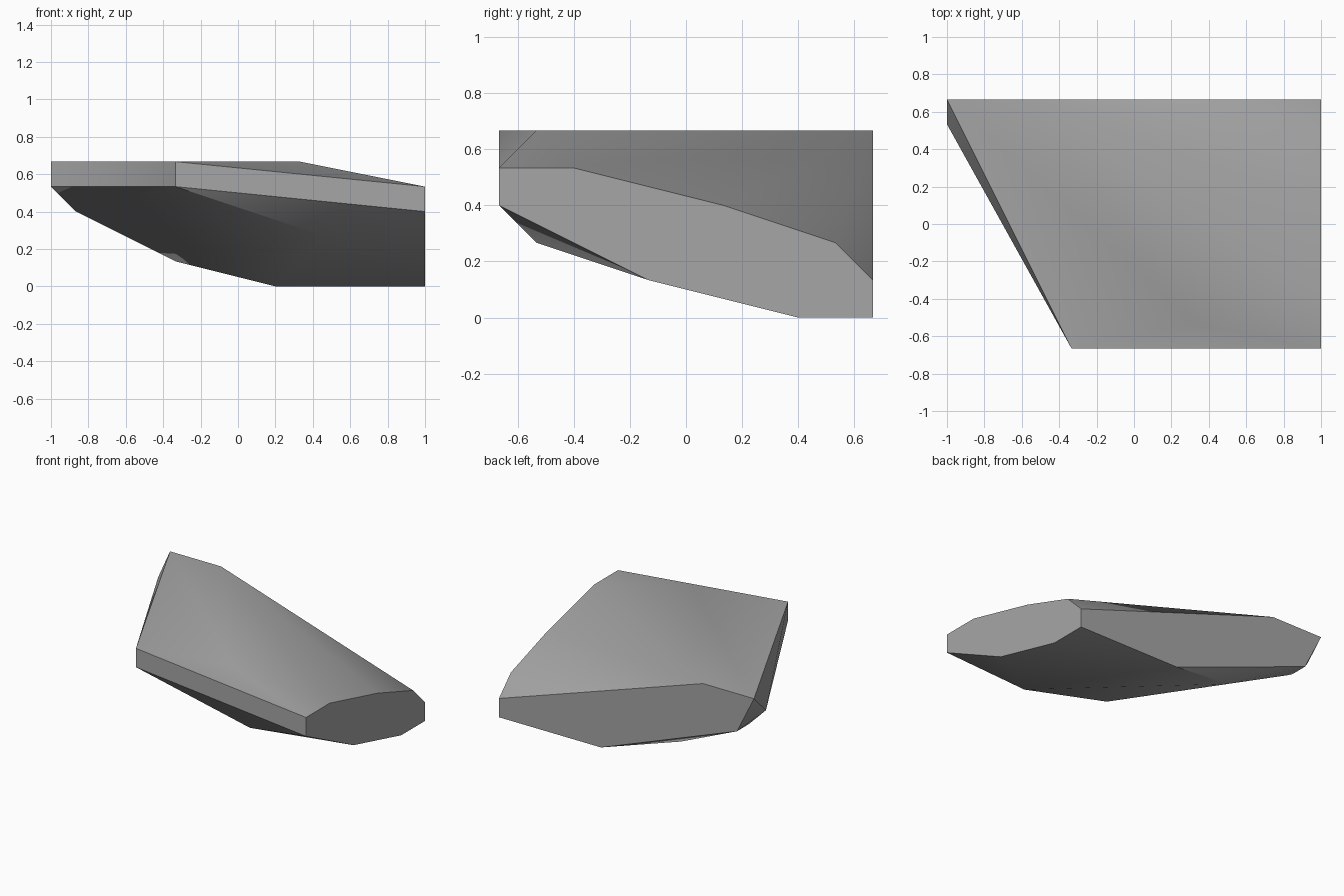
import bpy
import bmesh
import math
from mathutils import Vector

default_cube = bpy.data.objects.get("Cube")
if default_cube:
    bpy.data.objects.remove(default_cube, do_unlink=True)

# Every corner of the rock sits on a regular grid
STEP = 2 / 15
LENGTH, DEPTH = 15, 10


def grid_point(x, y, z):
    """Turn grid steps into a point centred on x and y."""
    return Vector((x - LENGTH / 2, y - DEPTH / 2, z)) * STEP


def flat_material(name, colour):
    material = bpy.data.materials.new(name)
    material.use_nodes = True
    material.diffuse_color = colour
    shader = material.node_tree.nodes["Principled BSDF"]
    shader.inputs["Base Color"].default_value = colour
    return material


# Flat end profile, as depth and height
end_profile = [(0, 3), (0, 4), (2, 4), (6, 3), (9, 2),
               (10, 1), (10, 0), (8, 0), (4, 1)]

# Flat back profile, as length and height
back_profile = [(9, 0), (1, 3), (0, 5), (3, 5)]

# Upright front edge
front_profile = [(5, 4), (5, 5)]

# Bevel corners between the flat sides
top_corners = [(10, 1, 5)]
under_corners = [(11, 1, 2), (5, 9, 1), (1, 9, 3), (0, 9, 4)]

corners = [(LENGTH, y, z) for y, z in end_profile]
corners += [(x, DEPTH, z) for x, z in back_profile]
corners += [(x, 0, z) for x, z in front_profile]
corners += top_corners + under_corners

# Wrap a faceted hull around the corners and merge the coplanar faces
mesh = bpy.data.meshes.new("rock_slab")
bm = bmesh.new()
for corner in corners:
    bm.verts.new(grid_point(*corner))
bmesh.ops.convex_hull(bm, input=bm.verts[:])
bmesh.ops.dissolve_limit(bm, angle_limit=math.radians(1),
                         verts=bm.verts[:], edges=bm.edges[:])
bmesh.ops.recalc_face_normals(bm, faces=bm.faces[:])
bm.to_mesh(mesh)
bm.free()

rock = bpy.data.objects.new("rock_slab", mesh)
bpy.context.collection.objects.link(rock)
grey = 0.38
mesh.materials.append(flat_material("stone_grey", (grey, grey, grey, 1)))

# Soft upper slopes with crisp borders
bpy.ops.object.select_all(action="DESELECT")
rock.select_set(True)
bpy.context.view_layer.objects.active = rock
bpy.ops.object.shade_smooth_by_angle(angle=math.radians(30))
